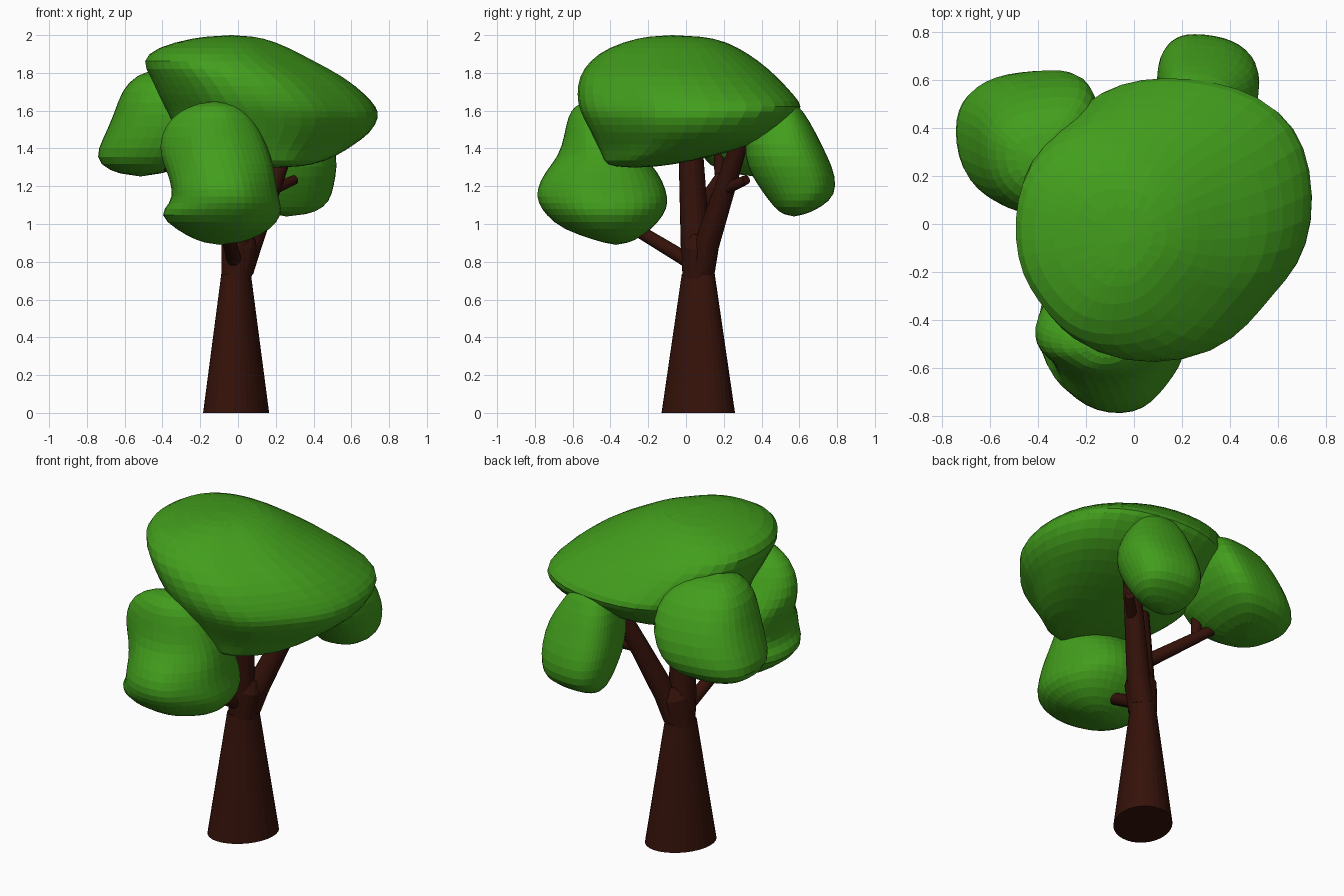
import bpy, bmesh, math
from mathutils import Vector


def material(name, color):
    m = bpy.data.materials.new(name)
    m.diffuse_color = color
    return m


GREEN = material("leaf_green", (0.055, 0.34, 0.012, 1))
BROWN = material("bark_brown", (0.036, 0.006, 0.003, 1))


def finish(bm, name, mat):
    bmesh.ops.recalc_face_normals(bm, faces=bm.faces)
    me = bpy.data.meshes.new(name)
    bm.to_mesh(me)
    bm.free()
    me.materials.append(mat)
    ob = bpy.data.objects.new(name, me)
    bpy.context.collection.objects.link(ob)
    return ob


def bridge(bm, a, b):
    n = len(a)
    for i in range(n):
        bm.faces.new((a[i], a[(i + 1) % n], b[(i + 1) % n], b[i]))


def spow(v, p):
    return math.copysign(abs(v) ** p, v)


def clump(name, top, bottom, sections, fx, fy, bumps=(), n=20, p=0.9):
    """Leaf mass lofted through lopsided ovals: (z, x_min, x_max, y_min, y_max).
    bumps: (degrees, amount, z_low, z_high) swell or dent one side."""
    bm = bmesh.new()
    rings = []
    for z, x0, x1, y0, y1 in sections:
        cx, cy = x0 + (x1 - x0) * fx, y0 + (y1 - y0) * fy
        ring = []
        for i in range(n):
            a = 2 * math.pi * i / n
            c, s = spow(math.cos(a), p), spow(math.sin(a), p)
            k = 1
            for deg, amount, lo, hi in bumps:
                d = (math.degrees(a) - deg + 180) % 360 - 180
                if lo <= z <= hi:
                    k += amount * math.exp(-(d / 24) ** 2)
            rx = k * (x1 - cx if c > 0 else cx - x0)
            ry = k * (y1 - cy if s > 0 else cy - y0)
            ring.append(bm.verts.new((cx + rx * c, cy + ry * s, z)))
        rings.append(ring)
    for a, b in zip(rings, rings[1:]):
        bridge(bm, a, b)
    for tip, ring in ((top, rings[0]), (bottom, rings[-1])):
        v = bm.verts.new(tip)
        for i in range(n):
            bm.faces.new((ring[i], ring[(i + 1) % n], v))
    ob = finish(bm, name, GREEN)
    mod = ob.modifiers.new("soften", "SUBSURF")
    mod.levels = mod.render_levels = 1
    return ob


def limb(name, points, n=20):
    """Tapered round limb through (x, y, z, radius) points."""
    bm = bmesh.new()
    rings = []
    axis = Vector(points[-1][:3]) - Vector(points[0][:3])
    rot = axis.to_track_quat("Z", "Y")
    for x, y, z, r in points:
        rings.append([bm.verts.new(Vector((x, y, z)) + rot @ Vector(
            (r * math.cos(2 * math.pi * i / n), r * math.sin(2 * math.pi * i / n), 0)))
            for i in range(n)])
    for a, b in zip(rings, rings[1:]):
        bridge(bm, a, b)
    bm.faces.new(rings[0])
    bm.faces.new(rings[-1])
    return finish(bm, name, BROWN)


# Trunk with an oval footprint turned on the diagonal
trunk = limb("trunk", [(0, 0, 0, 0.185), (0, 0, 0.735, 0.083)], 32)
trunk.scale = (1.108, 0.881, 1)
trunk.rotation_euler.z = math.radians(59)
trunk.location = (-0.01, 0.065, 0)

# Fork and branches
limb("fork", [(-0.01, 0.065, 0.72, 0.08), (0.015, 0.075, 0.88, 0.09), (0.03, 0.08, 0.95, 0.06)])
limb("main_branch", [(-0.01, 0.06, 0.72, 0.078), (-0.01, 0.05, 0.88, 0.078), (0.0, 0.02, 1.5, 0.062)])
limb("right_branch", [(0.015, 0.085, 0.76, 0.07), (0.06, 0.11, 0.89, 0.066), (0.28, 0.3, 1.48, 0.044)])
limb("front_branch", [(-0.01, 0.07, 0.77, 0.04), (-0.08, -0.36, 1.03, 0.032)])
limb("left_branch", [(-0.02, 0.05, 1.04, 0.04), (-0.43, 0.25, 1.35, 0.028)])
limb("left_twig", [(-0.3, 0.18, 1.26, 0.03), (-0.31, 0.17, 1.55, 0.028)])
limb("right_twig", [(0.2, 0.22, 1.19, 0.03), (0.3, 0.32, 1.235, 0.025)])

# Leaf masses
clump("top_leaves", (-0.03, -0.08, 2.003), (0.2, -0.28, 1.295), [
    (1.987, -0.24, 0.14, -0.26, 0.16),
    (1.935, -0.44, 0.28, -0.42, 0.28),
    (1.865, -0.52, 0.41, -0.52, 0.39),
    (1.78, -0.47, 0.58, -0.58, 0.49),
    (1.68, -0.43, 0.69, -0.59, 0.58),
    (1.62, -0.40, 0.74, -0.58, 0.63),
    (1.57, -0.37, 0.76, -0.56, 0.58),
    (1.48, -0.34, 0.71, -0.51, 0.49),
    (1.42, -0.30, 0.62, -0.48, 0.37),
    (1.36, -0.22, 0.53, -0.45, 0.16),
    (1.31, -0.02, 0.40, -0.43, -0.08)], 0.46, 0.5,
    [(-40, -0.14, 0, 2), (-140, -0.08, 0, 2), (40, 0.07, 0, 1.7), (140, 0.05, 1.7, 2)])

clump("front_leaves", (-0.12, -0.5, 1.655), (-0.1, -0.37, 0.885), [
    (1.63, -0.25, 0.00, -0.59, -0.42),
    (1.57, -0.36, 0.08, -0.63, -0.36),
    (1.46, -0.42, 0.14, -0.65, -0.30),
    (1.36, -0.42, 0.18, -0.68, -0.22),
    (1.27, -0.38, 0.20, -0.76, -0.14),
    (1.18, -0.35, 0.21, -0.80, -0.10),
    (1.11, -0.36, 0.23, -0.79, -0.09),
    (1.05, -0.43, 0.24, -0.75, -0.11),
    (0.97, -0.33, 0.18, -0.66, -0.18),
    (0.91, -0.22, 0.06, -0.47, -0.27)], 0.53, 0.5,
    [(-135, -0.14, 1.22, 2), (-45, -0.09, 0, 2)])

clump("left_leaves", (-0.41, 0.27, 1.825), (-0.52, 0.36, 1.245), [
    (1.79, -0.54, -0.24, 0.12, 0.43),
    (1.71, -0.62, -0.15, 0.04, 0.53),
    (1.58, -0.66, -0.13, 0.02, 0.61),
    (1.45, -0.72, -0.17, 0.04, 0.645),
    (1.35, -0.765, -0.24, 0.08, 0.63),
    (1.28, -0.69, -0.34, 0.16, 0.56)], 0.62, 0.57,
    [(50, 0.14, 0, 2)], p=0.85)

clump("back_leaves", (0.27, 0.5, 1.69), (0.25, 0.57, 1.035), [
    (1.64, 0.17, 0.38, 0.40, 0.59),
    (1.54, 0.12, 0.45, 0.34, 0.66),
    (1.42, 0.10, 0.52, 0.30, 0.72),
    (1.30, 0.09, 0.53, 0.32, 0.78),
    (1.20, 0.10, 0.51, 0.38, 0.80),
    (1.12, 0.12, 0.49, 0.44, 0.77),
    (1.06, 0.16, 0.42, 0.49, 0.66)], 0.35, 0.6)
